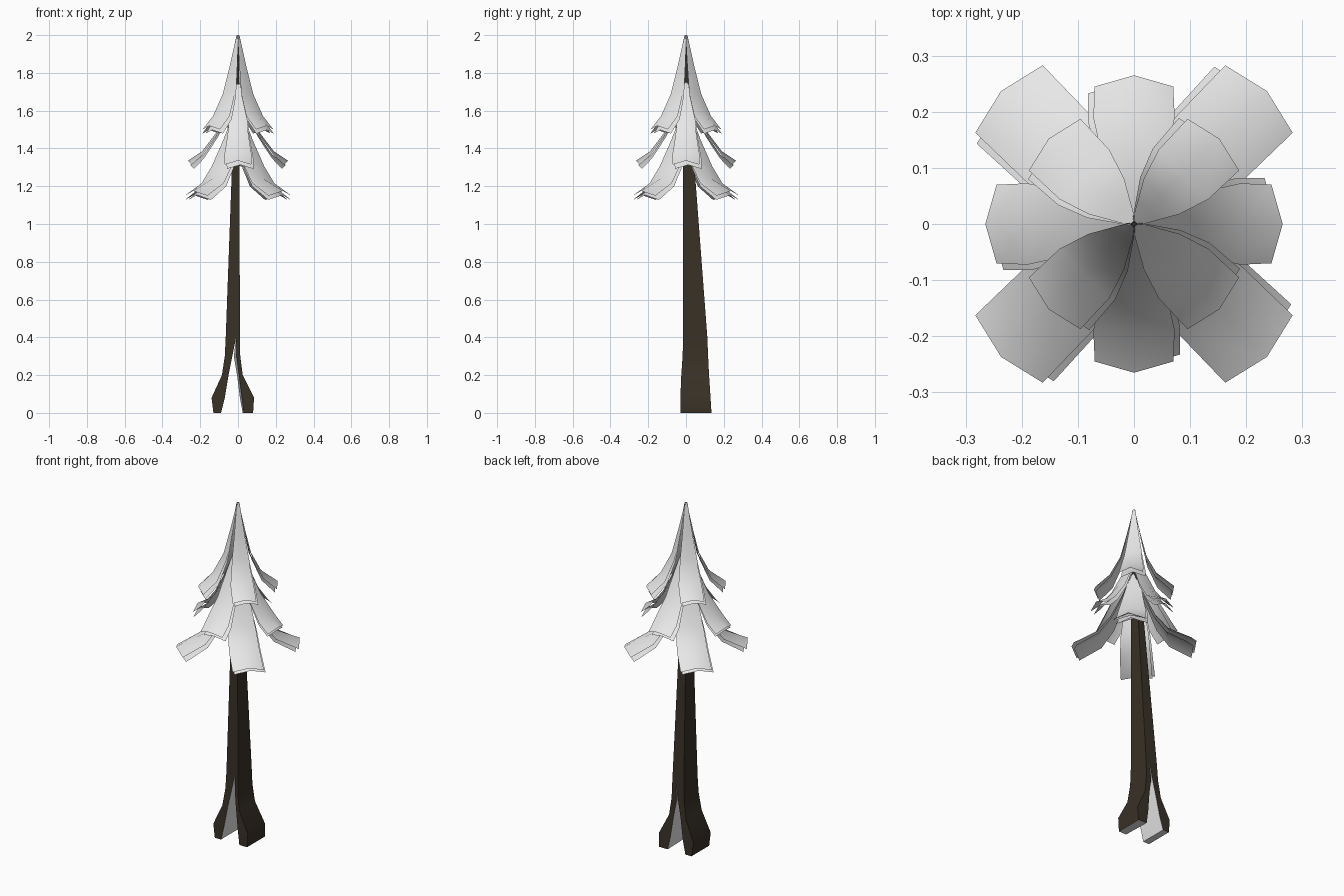
import bpy, bmesh, math
from mathutils import Matrix, Vector

cube = bpy.data.objects.get("Cube")
if cube:
    bpy.data.objects.remove(cube, do_unlink=True)


def material(name, rgb):
    mat = bpy.data.materials.new(name)
    mat.use_nodes = True
    mat.diffuse_color = (*rgb, 1)
    mat.node_tree.nodes["Principled BSDF"].inputs["Base Color"].default_value = (*rgb, 1)
    return mat


bark = material("dark_bark", (0.04, 0.03, 0.019))
pale = material("pale_grey", (0.8, 0.8, 0.8))


def finish(bm, name, mats, angle):
    mesh = bpy.data.meshes.new(name)
    bm.to_mesh(mesh)
    bm.free()
    obj = bpy.data.objects.new(name, mesh)
    bpy.context.collection.objects.link(obj)
    for mat in mats:
        mesh.materials.append(mat)
    bpy.ops.object.select_all(action="DESELECT")
    obj.select_set(True)
    bpy.context.view_layer.objects.active = obj
    bpy.ops.object.shade_smooth_by_angle(angle=math.radians(angle))


# Trunk halves: joined above the fork, splayed into two feet below it
FORK = 0.4
HEIGHTS = [0, 0.08, 0.2, 0.3, FORK, 1.3, 1.98]
FRONT = [-0.03, -0.03, -0.025, -0.018, -0.015, -0.016, -0.004]
BACK = [0.135, 0.13, 0.122, 0.117, 0.113, 0.045, 0.003]


def trunk_half(name, outer, inner_front, inner_back):
    bm = bmesh.new()
    rings = []
    for z, yf, yb, xo, xf, xb in zip(HEIGHTS, FRONT, BACK, outer, inner_front, inner_back):
        corners = [(xf, yf), (xo, yf), (xo, yb), (xb, yb)]
        rings.append([bm.verts.new((x, y, z)) for x, y in corners])
    for low, high, z in zip(rings, rings[1:], HEIGHTS):
        for i in range(4):
            inner = i == 3
            if inner and z >= FORK:
                continue
            j = (i + 1) % 4
            face = bm.faces.new((low[i], low[j], high[j], high[i]))
            face.material_index = int(inner)
    sole = bm.faces.new(rings[0])
    sole.material_index = 1
    bm.faces.new(rings[-1])
    # Recalculate on a closed copy of the fork opening, then leave it open
    bmesh.ops.recalc_face_normals(bm, faces=bm.faces)
    finish(bm, name, [bark, pale], 40)


trunk_half("trunk_right_half",
           [-0.13, -0.14, -0.085, -0.07, -0.065, -0.032, -0.004],
           [-0.09, -0.07, -0.05, -0.03, -0.01, -0.008, 0],
           [-0.09, -0.07, -0.05, -0.03, -0.01, -0.008, 0])
trunk_half("trunk_left_half",
           [0.08, 0.085, 0.025, 0.012, 0.01, 0.008, 0.004],
           [0.03, 0.02, 0.005, -0.008, -0.01, -0.008, 0],
           [0.025, 0.01, -0.005, -0.022, -0.01, -0.008, 0])


# Fronds: arched strips given as (radius, height, width) from root to tip
def frond(name, rows, bulge, angle, reach, drop, shift):
    bm = bmesh.new()
    spin = Matrix.Rotation(angle, 3, "Z")
    strips = []
    for k, (r, z, w) in enumerate(rows):
        tip = bulge if k == len(rows) - 1 else 0
        t = k / (len(rows) - 1)
        strip = []
        for side in (-1, 0, 1):
            out = r * reach + (tip if side == 0 else 0)
            arch = 0 if side == 0 else -0.15 * w
            point = Vector((out, side * w / 2 + shift * t, z - drop * t + arch))
            strip.append(bm.verts.new(spin @ point))
        strips.append(strip)
    for a, b in zip(strips, strips[1:]):
        for i in range(2):
            bm.faces.new((a[i], b[i], b[i + 1], a[i + 1]))
    finish(bm, name, [pale], 60)


TIERS = {
    "top": (45, 0.015, [(0.004, 2.0, 0.015), (0.035, 1.85, 0.05), (0.07, 1.7, 0.09),
                        (0.125, 1.59, 0.125), (0.2, 1.52, 0.13)]),
    "middle": (0, 0.02, [(0.005, 1.75, 0.02), (0.05, 1.61, 0.085), (0.11, 1.49, 0.11),
                         (0.19, 1.385, 0.145), (0.245, 1.335, 0.14)]),
    "lower": (45, 0.02, [(0.01, 1.6, 0.04), (0.06, 1.46, 0.1), (0.12, 1.33, 0.15),
                         (0.19, 1.24, 0.165), (0.315, 1.175, 0.17)]),
}
for tier, (start, bulge, rows) in TIERS.items():
    for n in range(4):
        angle = math.radians(start + 90 * n)
        frond(f"{tier}_frond_{n + 1}", rows, bulge, angle, 1, 0, 0)
        frond(f"{tier}_under_frond_{n + 1}", rows, bulge, angle, 0.95, 0.022, 0.012)
